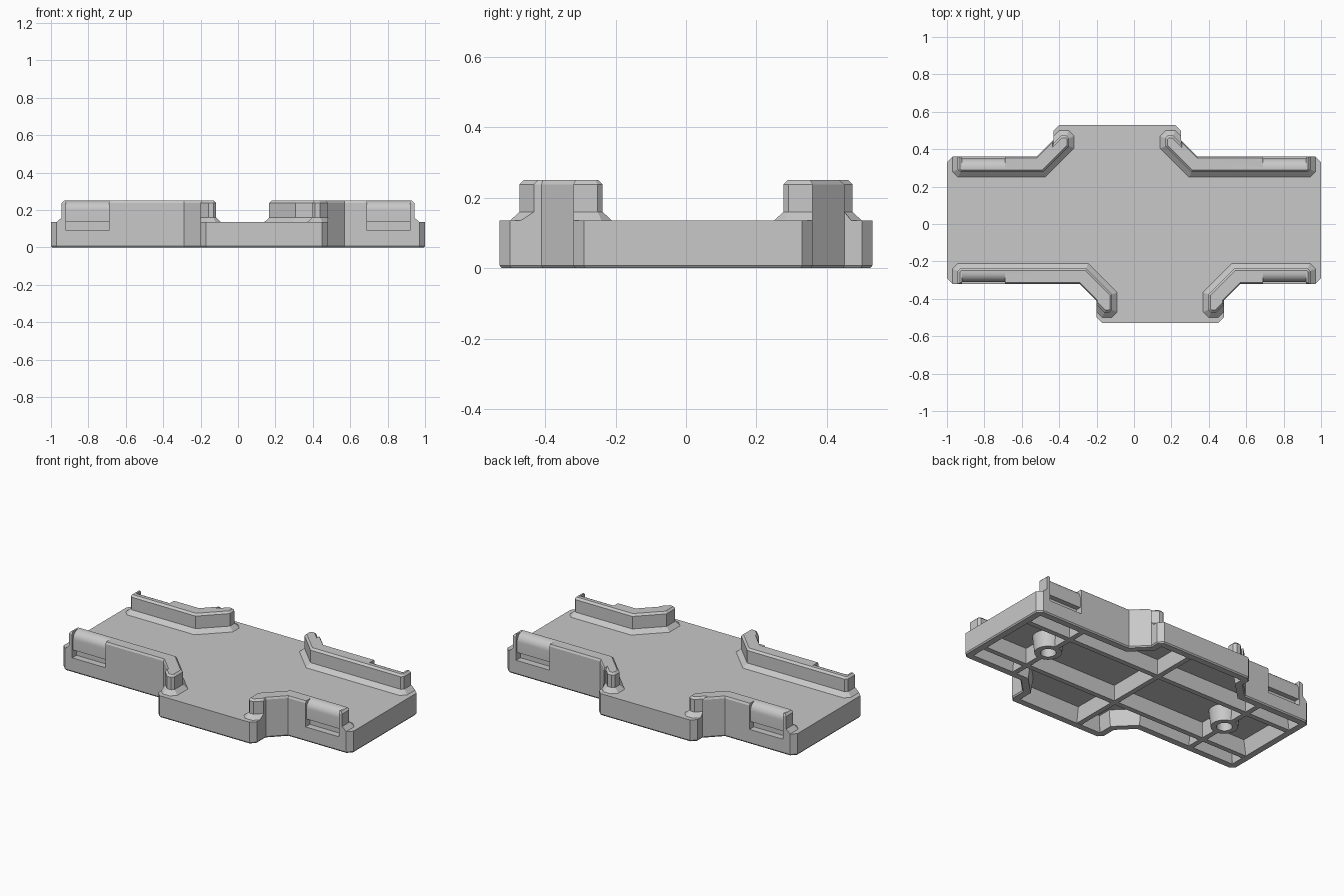
import bpy, bmesh, math
from mathutils import Vector

if "Cube" in bpy.data.objects:
    bpy.data.objects.remove(bpy.data.objects["Cube"])

grey = bpy.data.materials.new("plain grey")
grey.use_nodes = True
grey.diffuse_color = (0.58, 0.58, 0.58, 1)
grey.node_tree.nodes["Principled BSDF"].inputs["Base Color"].default_value = (0.58, 0.58, 0.58, 1)

TOP = 0.135      # deck height
CEILING = 0.1    # underside of the deck
BACK, FRONT = 0.36, -0.32


def ccw(pts):
    return sum(a[0] * b[1] - b[0] * a[1] for a, b in zip(pts, pts[1:] + pts[:1])) > 0


def inset(pts, dists):
    """Move each edge of a polygon inwards by its own distance."""
    side = 1 if ccw(pts) else -1
    lines = []
    for i, d in enumerate(dists):
        a, b = Vector(pts[i]), Vector(pts[(i + 1) % len(pts)])
        t = (b - a).normalized()
        n = Vector((-t.y, t.x)) * side
        lines.append((n, n.dot(a) + d))
    out = []
    for i in range(len(pts)):
        (n, c), (m, e) = lines[i - 1], lines[i]
        det = n.x * m.y - n.y * m.x
        out.append(((c * m.y - e * n.y) / det, (n.x * e - m.x * c) / det))
    return out


def make(name, loops):
    """Skin a stack of matching 3D loops, cap both ends, face outwards."""
    bm = bmesh.new()
    rings = [[bm.verts.new(p) for p in loop] for loop in loops]
    for low, high in zip(rings, rings[1:]):
        for i in range(len(low)):
            j = (i + 1) % len(low)
            bm.faces.new((low[i], low[j], high[j], high[i]))
    bm.faces.new(rings[0][::-1])
    bm.faces.new(rings[-1])
    bm.normal_update()
    bmesh.ops.triangulate(bm, faces=[f for f in bm.faces if len(f.verts) > 4])
    if bm.calc_volume(signed=True) < 0:
        bmesh.ops.reverse_faces(bm, faces=bm.faces)
    bm.normal_update()
    mesh = bpy.data.meshes.new(name)
    bm.to_mesh(mesh)
    bm.free()
    mesh.materials.append(grey)
    obj = bpy.data.objects.new(name, mesh)
    bpy.context.collection.objects.link(obj)
    return obj


def stack(name, levels):
    return make(name, [[(x, y, z) for x, y in pts] for pts, z in levels])


def box(name, x0, x1, y0, y1, z0, z1):
    pts = [(x0, y0), (x1, y0), (x1, y1), (x0, y1)]
    return stack(name, [(pts, z0), (pts, z1)])


def circle(x, y, r, n=28):
    return [(x + r * math.cos(math.tau * i / n), y + r * math.sin(math.tau * i / n)) for i in range(n)]


def cut(obj, cutter):
    mod = obj.modifiers.new("cut", 'BOOLEAN')
    mod.operation, mod.solver, mod.object = 'DIFFERENCE', 'EXACT', cutter
    bpy.context.view_layer.objects.active = obj
    bpy.ops.object.modifier_apply(modifier=mod.name)


def smooth(obj):
    bpy.context.view_layer.objects.active = obj
    obj.select_set(True)
    bpy.ops.object.shade_smooth_by_angle(angle=math.radians(20))
    obj.select_set(False)


# Deck: a long hollow plate with an offset tab on the front and on the back
def tab(left, right, edge, s):
    return [(left - 0.09, edge), (left, edge + 0.09 * s), (left, 0.50 * s), (left + 0.03, 0.53 * s),
            (right - 0.03, 0.53 * s), (right, 0.50 * s), (right, edge + 0.09 * s), (right + 0.09, edge)]


outline = ([(-1, FRONT + 0.03), (-0.97, FRONT)] + tab(-0.20, 0.48, FRONT, -1)
           + [(0.97, FRONT), (1, FRONT + 0.03), (1, BACK - 0.03), (0.97, BACK)]
           + tab(-0.43, 0.25, BACK, 1)[::-1] + [(-0.97, BACK), (-1, BACK - 0.03)])


def shrink(d):
    return inset(outline, [d] * len(outline))


deck = stack("deck", [(shrink(0.06), CEILING), (shrink(0.046), 0), (shrink(0.006), 0),
                      (outline, 0.008), (outline, TOP)])

# Guide rails: chamfered foot, upright wall, chamfered top, rounded clip on the outside
for name, sx, sy, t, edge in (("back_right_rail", -1, 1, -0.43, BACK), ("back_left_rail", 1, 1, 0.25, BACK),
                              ("front_right_rail", -1, -1, -0.20, FRONT), ("front_left_rail", 1, -1, 0.48, FRONT)):
    foot = [(0.97 * sx, edge), (t + 0.09 * sx, edge), (t, edge + 0.09 * sy), (t, 0.47 * sy),
            (t - 0.03 * sx, 0.50 * sy), (t - 0.08 * sx, 0.50 * sy), (t - 0.11 * sx, 0.47 * sy),
            (t - 0.11 * sx, edge + 0.045 * sy), (t + 0.045 * sx, edge - 0.11 * sy),
            (0.94 * sx, edge - 0.11 * sy), (0.97 * sx, edge - 0.08 * sy)]
    wall = inset(foot, [0, 0, 0] + [0.027] * 8)
    crown = inset(wall, [0.006] * 3 + [0.012] * 8)
    rail = stack(name, [(foot, TOP), (wall, 0.16), (wall, 0.238), (crown, 0.25)])
    angles = [math.pi / 2 * i / 8 for i in range(9)]
    arc = [(0.06 - 0.05 * math.sin(a), 0.20 + 0.05 * math.cos(a)) for a in angles]
    profile = [(-0.03, 0.27), (0.06, 0.27)] + arc + [(0.01, 0.11), (-0.03, 0.11)]
    rounding = make("rounding_cutter", [[(x * sx, edge - d * sy, z) for d, z in profile] for x in (0.69, 0.92)])
    pocket = box("pocket_cutter", 0.69 * sx, 0.92 * sx, edge - 0.042 * sy, edge + 0.03 * sy, 0.09, 0.15)
    cut(rail, rounding)
    cut(deck, pocket)
    for cutter in (rounding, pocket):
        bpy.data.objects.remove(cutter)
    smooth(rail)

# Stiffening ribs and screw bosses under the deck
bosses = [(0.65, 0.02), (-0.65, 0.02)]
ribs = [box("centre_cross_rib", -0.016, 0.016, -0.482, 0.482, 0, CEILING + 0.01)]
for x, y in bosses:
    ribs.append(box("end_cross_rib", x - 0.016, x + 0.016, FRONT + 0.046, BACK - 0.046, 0, CEILING + 0.01))
for y in (0.21, -0.17):
    ribs.append(box("long_rib", -0.953, 0.953, y - 0.016, y + 0.016, 0, CEILING + 0.01))
for (x, y), rib in zip(bosses, ribs[1:]):
    hole = stack("hole_cutter", [(circle(x, y, 0.045), -0.02), (circle(x, y, 0.045), 0.08)])
    boss = stack("screw_boss", [(circle(x, y, 0.078), 0), (circle(x, y, 0.09), CEILING + 0.01)])
    cut(boss, hole)
    cut(rib, hole)
    bpy.data.objects.remove(hole)
    smooth(boss)
